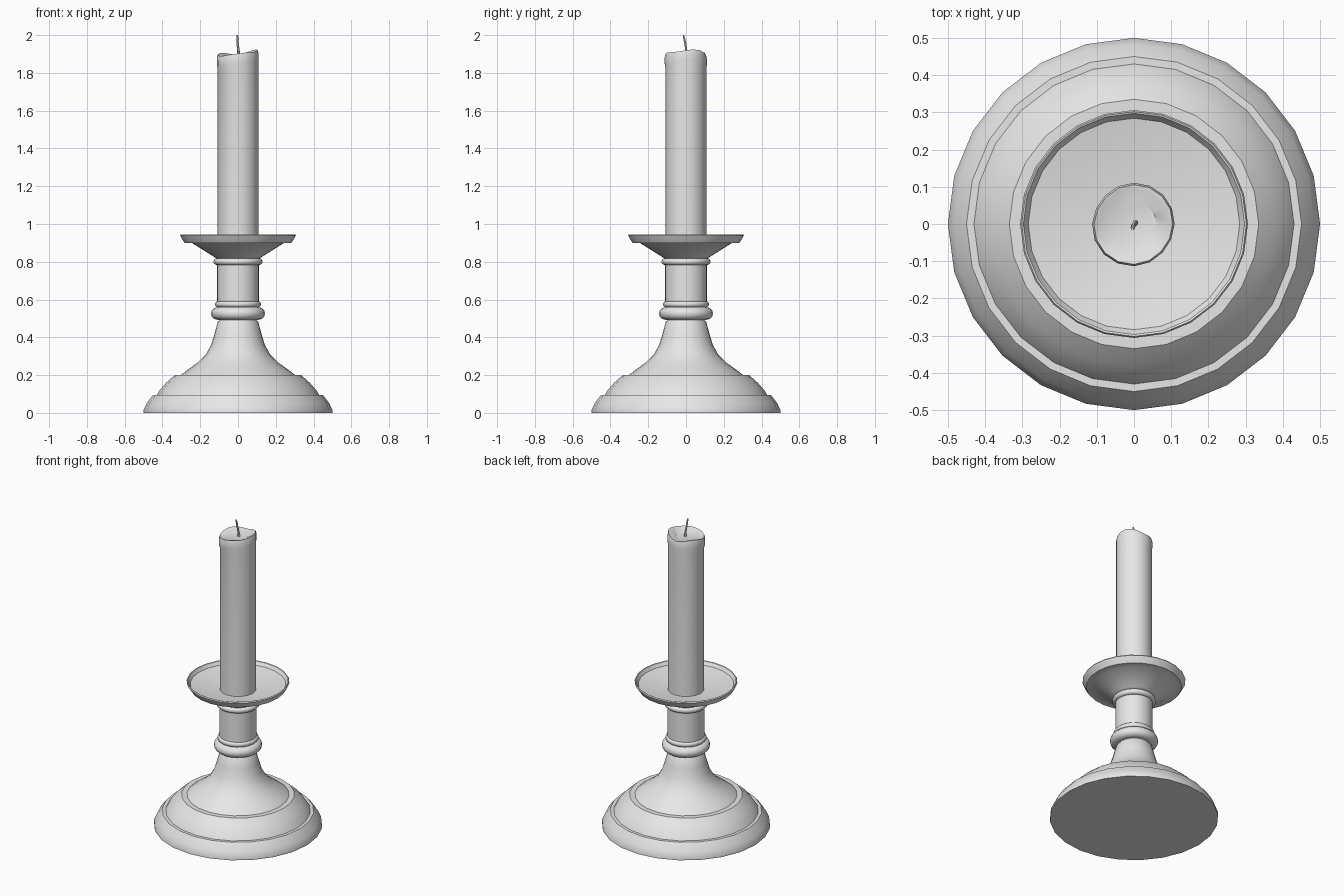
import bpy, bmesh, math
from mathutils import Vector

if "Cube" in bpy.data.objects:
    bpy.data.objects.remove(bpy.data.objects["Cube"])

grey = bpy.data.materials.new("light grey")
grey.diffuse_color = (0.8, 0.8, 0.8, 1)
grey.use_nodes = True
grey.node_tree.nodes["Principled BSDF"].inputs["Base Color"].default_value = grey.diffuse_color


def finish(name, bm, angle=35):
    bmesh.ops.remove_doubles(bm, verts=bm.verts, dist=1e-5)
    bmesh.ops.recalc_face_normals(bm, faces=bm.faces)
    me = bpy.data.meshes.new(name)
    bm.to_mesh(me)
    bm.free()
    me.materials.append(grey)
    for p in me.polygons:
        p.use_smooth = True
    me.set_sharp_from_angle(angle=math.radians(angle))
    ob = bpy.data.objects.new(name, me)
    bpy.context.collection.objects.link(ob)
    return ob


def skin(bm, rings, caps=True):
    """Join successive closed rings of points with quads."""
    rows = [[bm.verts.new(p) for p in r] for r in rings]
    n = len(rows[0])
    for a, b in zip(rows, rows[1:]):
        for i in range(n):
            j = (i + 1) % n
            bm.faces.new((a[i], a[j], b[j], b[i]))
    if caps:
        bm.faces.new(rows[0][::-1])
        bm.faces.new(rows[-1])


def circle(r, z, n, cx=0, cy=0):
    return [Vector((cx + r * math.cos(math.tau * i / n),
                    cy + r * math.sin(math.tau * i / n), z)) for i in range(n)]


def lathe(name, profile, n=24, angle=35):
    bm = bmesh.new()
    skin(bm, [circle(r, z, n) for r, z in profile])
    return finish(name, bm, angle)


# Stepped bell-shaped foot
lathe("foot", [(0.5, 0), (0.5, 0.015), (0.484, 0.05), (0.45, 0.095),
               (0.43, 0.095), (0.415, 0.12), (0.38, 0.16), (0.335, 0.2),
               (0.303, 0.2), (0.265, 0.23), (0.215, 0.265), (0.17, 0.31),
               (0.142, 0.36), (0.124, 0.42), (0.108, 0.48), (0.095, 0.495)])


# Rounded collars on the stem
def collar(name, r, z0, z1):
    h = (z1 - z0) / 2
    pts = [(r - h + h * math.cos(t), (z0 + z1) / 2 + h * math.sin(t))
           for t in [math.radians(-90 + 30 * k) for k in range(7)]]
    lathe(name, [(0.09, z0)] + pts + [(0.09, z1)])


collar("lower_collar", 0.143, 0.493, 0.56)
collar("middle_collar", 0.122, 0.558, 0.592)
collar("upper_collar", 0.13, 0.783, 0.819)

# Straight stem
lathe("stem", [(0.111, 0.555), (0.111, 0.83)])

# Drip dish with flared rim
lathe("drip_dish", [(0.11, 0.815), (0.13, 0.828), (0.245, 0.9), (0.283, 0.9),
                    (0.295, 0.918), (0.306, 0.938), (0.302, 0.945),
                    (0.297, 0.943), (0.284, 0.922), (0.1, 0.888)])

# Candle with a softened, uneven melted top
N = 16
body = [circle(0.108, 0.87, N), circle(0.108, 1.82, N)]
bulge, lip, rim, inner, pool = [], [], [], [], []
for i in range(N):
    a = math.tau * i / N
    c, s = math.cos(a), math.sin(a)
    sag = max(0, math.cos(a - math.radians(230)))      # wax sags front left
    top = 1.902 + 0.018 * max(0, c) - 0.008 * sag + 0.006 * math.sin(3 * a)
    r = 0.108 + 0.007 * sag + 0.003 * max(0, math.sin(a + 0.4))
    for ring, rr, z in ((bulge, r, top - 0.05), (lip, r, top - 0.02),
                        (rim, r - 0.005, top), (inner, 0.093, top - 0.003),
                        (pool, 0.06, 1.889)):
        ring.append(Vector((rr * c, rr * s, z)))
bm = bmesh.new()
skin(bm, body + [bulge, lip, rim, inner, pool])
finish("candle", bm, 40)

# Thin leaning wick
path = [(0.008, 0.004, 0.003, 1.88), (0.007, 0.003, 0.003, 1.91),
        (0.006, -0.002, -0.004, 1.955), (0.006, -0.003, -0.01, 1.985),
        (0.004, -0.004, -0.013, 2.0)]
bm = bmesh.new()
skin(bm, [circle(r, z, 6, x, y) for r, x, y, z in path])
finish("wick", bm, 50)
